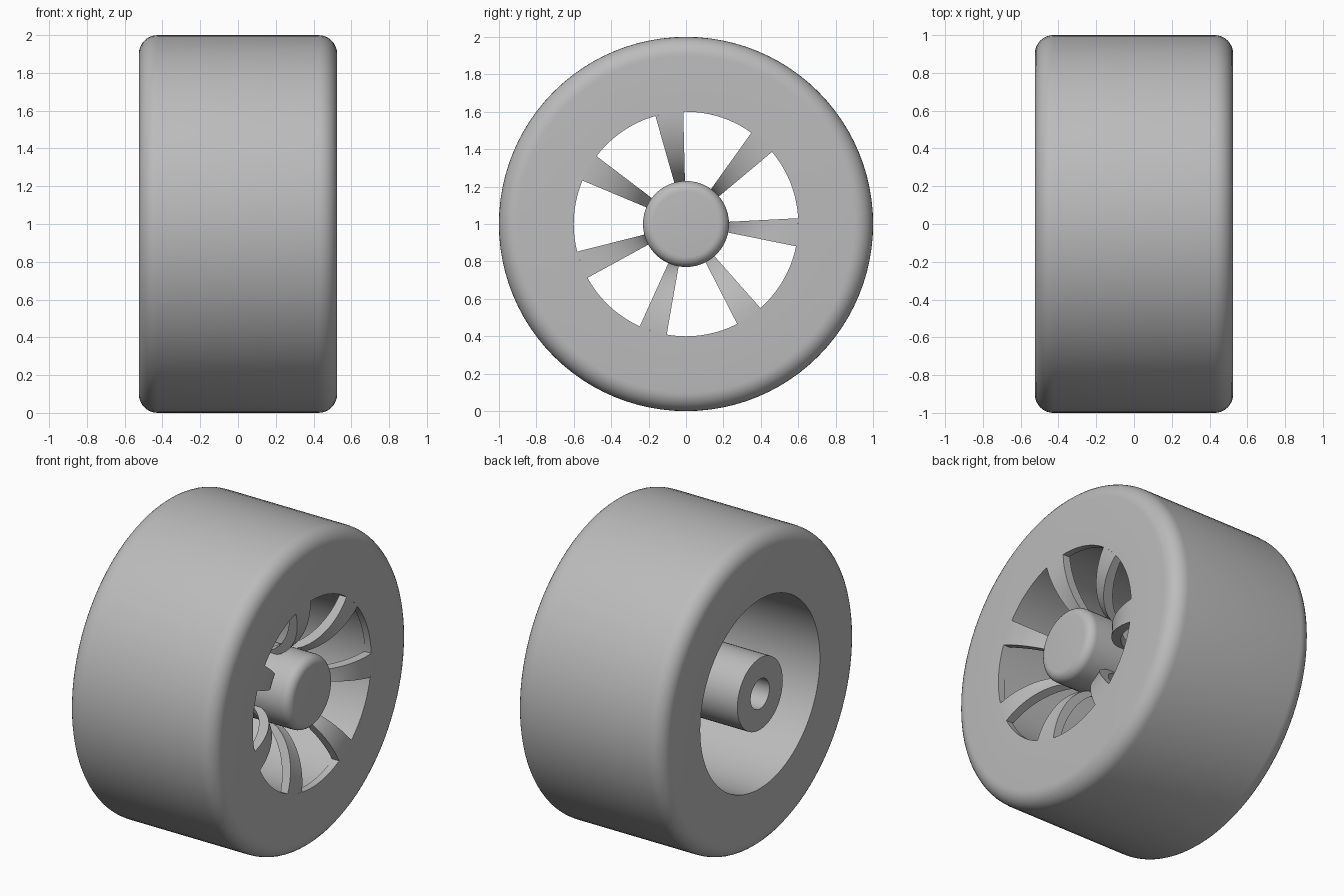
import bpy, bmesh
from math import sin, cos, pi, radians, sqrt

cube = bpy.data.objects.get("Cube")
if cube:
    bpy.data.objects.remove(cube, do_unlink=True)

GREY = (0.5, 0.5, 0.5, 1)
mat = bpy.data.materials.new("plain grey")
mat.use_nodes = True
mat.diffuse_color = GREY
mat.node_tree.nodes["Principled BSDF"].inputs["Base Color"].default_value = GREY

HALF = 0.525         # half the wheel width
RIM = 0.6            # window outer radius
HUB = 0.23           # hub radius
SPOKES = 7


def lathe(name, profile, start=0.0, sweep=2 * pi, steps=72):
    """Sweep a closed (x, radius) outline around the wheel axle."""
    full = sweep > 2 * pi - 0.01
    bm = bmesh.new()
    rings = []
    for i in range(steps if full else steps + 1):
        a = start + sweep * i / steps
        rings.append([bm.verts.new((x, r * cos(a), 1 + r * sin(a))) for x, r in profile])
    n = len(profile)
    for i in range(steps):
        a, b = rings[i], rings[(i + 1) % len(rings)]
        for j in range(n):
            k = (j + 1) % n
            bm.faces.new((a[j], a[k], b[k], b[j]))
    if not full:
        bm.faces.new(rings[0])
        bm.faces.new(rings[-1][::-1])
    bmesh.ops.remove_doubles(bm, verts=bm.verts, dist=1e-5)
    bmesh.ops.dissolve_degenerate(bm, edges=bm.edges, dist=1e-5)
    bmesh.ops.recalc_face_normals(bm, faces=bm.faces)
    mesh = bpy.data.meshes.new(name)
    bm.to_mesh(mesh)
    bm.free()
    mesh.materials.append(mat)
    obj = bpy.data.objects.new(name, mesh)
    bpy.context.collection.objects.link(obj)
    bpy.ops.object.select_all(action='DESELECT')
    obj.select_set(True)
    bpy.context.view_layer.objects.active = obj
    bpy.ops.object.shade_smooth_by_angle(angle=radians(35))
    return obj


def fillet(x, r, size, first, steps=8):
    """Quarter-round outline points, starting at the given angle and turning clockwise."""
    angles = [radians(first - 90 * i / steps) for i in range(steps + 1)]
    return [(x + size * cos(a), r + size * sin(a)) for a in angles]


# Tyre: rounded shoulders, open bore behind a thin front lip
F = 0.1
lip = HALF - 0.045
lathe("tyre", [(-HALF, RIM + 0.006)]
      + fillet(-HALF + F, 1 - F, F, 180) + fillet(HALF - F, 1 - F, F, 90)
      + [(HALF, RIM), (lip, RIM), (lip, RIM + 0.006)], steps=96)

# Hub: rounded front cap, blind axle hole at the back
f = 0.055
lathe("hub", [(-HALF, 0.095), (-HALF, HUB)] + fillet(HALF - f, HUB - f, f, 90)
      + [(HALF, 0), (0, 0), (0, 0.095)], steps=48)


# Spokes: flush with the face at the rim, curving deep towards the hub
def spoke_outline(thickness=0.05, depth=0.3, steps=14):
    front, back = [], []
    for i in range(steps + 1):
        t = i / steps
        r = RIM + (HUB - 0.01 - RIM) * t
        x = HALF - depth * (1 - sqrt(1 - (0.97 * t) ** 2))
        front.append((x, r))
        back.append((x - thickness * (1 + 0.6 * t), r))
    return front + back[::-1]


width = radians(14.4)
for i in range(SPOKES):
    centre = radians(98.6) + 2 * pi * i / SPOKES
    lathe(f"spoke_{i + 1}", spoke_outline(), centre - width / 2, width, 4)
